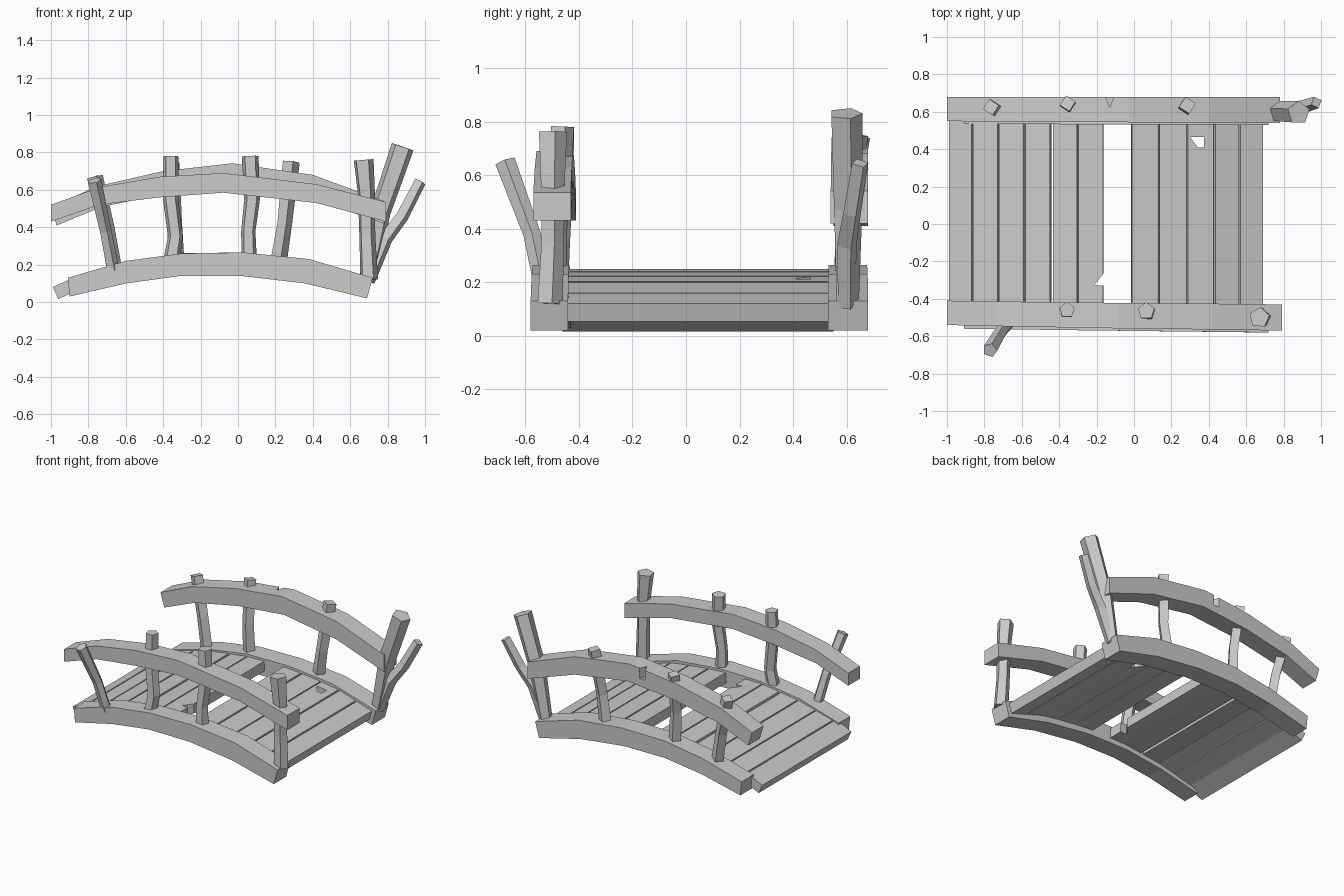
import bpy, bmesh
from math import cos, sin, tau
from mathutils import Vector

if "Cube" in bpy.data.objects:
    bpy.data.objects.remove(bpy.data.objects["Cube"])


def loft(name, rings):
    """Join equal-length rings of points into a capped solid."""
    bm = bmesh.new()
    vr = [[bm.verts.new(p) for p in r] for r in rings]
    n = len(vr[0])
    for a, b in zip(vr, vr[1:]):
        for i in range(n):
            j = (i + 1) % n
            bm.faces.new((a[i], a[j], b[j], b[i]))
    bm.faces.new(vr[0])
    bm.faces.new(vr[-1])
    bmesh.ops.recalc_face_normals(bm, faces=bm.faces)
    me = bpy.data.meshes.new(name)
    bm.to_mesh(me)
    bm.free()
    ob = bpy.data.objects.new(name, me)
    bpy.context.collection.objects.link(ob)
    return ob


def beam(name, stations, y_start, y_end, lean):
    """Arched beam: stations are (x, top z, bottom z); lean shifts the bottom of each end."""
    rings, last = [], len(stations) - 1
    for i, (x, zt, zb) in enumerate(stations):
        t = i / last
        y0, y1 = (a + (b - a) * t for a, b in zip(y_start, y_end))
        xb = x + lean[0] * (1 - t) + lean[1] * t
        rings.append([(x, y0, zt), (x, y1, zt), (xb, y1, zb), (xb, y0, zb)])
    return loft(name, rings)


def post(name, path, radii, sides, turn=0.0):
    """Crooked post along a path."""
    pts = [Vector(p) for p in path]
    rings = []
    for i, (p, r) in enumerate(zip(pts, radii)):
        d = pts[min(i + 1, len(pts) - 1)] - pts[max(i - 1, 0)]
        q = Vector((0, 0, 1)).rotation_difference(d.normalized())
        rings.append([p + q @ Vector((r * cos(turn + tau * k / sides),
                                      r * sin(turn + tau * k / sides), 0)) for k in range(sides)])
    return loft(name, rings)


def cut(target, outline, z0, z1):
    """Cut a vertical prism out of a part."""
    c = loft(target.name + "_cutter", [[(x, y, z) for x, y in outline] for z in (z0, z1)])
    c.hide_render = True
    c.hide_viewport = True
    m = target.modifiers.new("chip", 'BOOLEAN')
    m.operation = 'DIFFERENCE'
    m.solver = 'EXACT'
    m.object = c


# Side stringers
beam("front_stringer", [(-0.91, .13, .03), (-0.6, .22, .10), (-0.3, .26, .14), (0.03, .265, .14),
                        (0.38, .23, .10), (0.72, .13, .02)], (-.56, -.43), (-.58, -.44), (0.01, -.03))
beam("back_stringer", [(-0.91, .13, .03), (-0.6, .215, .10), (-0.3, .262, .14), (0.03, .265, .14),
                       (0.38, .23, .10), (0.72, .13, .02)], (.535, .67), (.53, .68), (0.01, -.03))

# Handrails
beam("front_rail", [(-1.0, .52, .43), (-0.74, .615, .52), (-0.42, .67, .56), (-0.08, .69, .585),
                    (0.42, .63, .53), (0.79, .535, .43)], (-.54, -.41), (-.57, -.43), (0, 0))
back_rail = beam("back_rail", [(-1.0, .51, .41), (-0.75, .62, .51), (-0.4, .70, .58), (-0.03, .742, .615),
                               (0.4, .68, .55), (0.78, .54, .42)], (.55, .68), (.54, .68), (0.03, 0))
cut(back_rail, [(-.16, .70), (-.13, .625), (-.10, .70)], .66, .8)

# Deck planks following the arch, one missing
DECK = [(-.99, .08), (-.87, .135), (-.6, .205), (-.3, .245), (.03, .25), (.4, .21), (.69, .12)]


def deck_z(x):
    for (xa, za), (xb, zb) in zip(DECK, DECK[1:]):
        if x <= xb:
            return za + (zb - za) * (x - xa) / (xb - xa)
    return DECK[-1][1]


planks = []
for i, (x0, x1) in enumerate([(-.99, -.87), (-.86, -.73), (-.722, -.59), (-.58, -.45), (-.432, -.305),
                              (-.297, -.165), (-.01, .125), (.137, .28), (.288, .425), (.435, .56),
                              (.57, .69)]):
    a, b = Vector((x0, 0, deck_z(x0))), Vector((x1, 0, deck_z(x1)))
    d = (b - a).normalized()
    n = Vector((d.z, 0, -d.x)) * 0.07
    prof = [a, b, b + n, a + n]
    planks.append(loft(f"deck_plank_{i + 1}", [[p + Vector((0, y, 0)) for p in prof] for y in (-.46, .55)]))
cut(planks[5], [(-.215, -.33), (-.14, -.33), (-.14, -.235)], 0, .4)
cut(planks[8], [(.30, .465), (.375, .465), (.375, .41), (.34, .41)], 0, .4)

# Front posts
post("front_post_1", [(-.67, -.53, .17), (-.71, -.575, .38), (-.77, -.675, .65)], (.036, .034, .04), 5)
post("front_post_2", [(-.36, -.485, .2), (-.335, -.475, .35), (-.36, -.465, .55), (-.358, -.46, .78)],
     (.046, .042, .043, .043), 5, .3)
post("front_post_3", [(.06, -.49, .2), (.055, -.485, .38), (.075, -.475, .55), (.065, -.465, .78)],
     (.044, .04, .044, .047), 5, .3)
post("front_post_4", [(.70, -.51, .12), (.69, -.5, .35), (.685, -.5, .58), (.67, -.5, .76)],
     (.05, .045, .048, .056), 5, .2)

# Back posts
post("back_post_1", [(-.66, .59, .17), (-.70, .60, .4), (-.765, .625, .67)], (.042, .04, .044), 4, .2)
post("back_post_2", [(-.33, .60, .2), (-.34, .60, .45), (-.355, .645, .745)], (.045, .04, .043), 4, .2)
post("back_post_3", [(.215, .60, .2), (.25, .595, .42), (.285, .635, .75)], (.045, .04, .046), 4, .2)

# Thick broken end post and its thin splinter
post("end_post", [(.69, .60, .12), (.76, .60, .48), (.88, .595, .83)], (.045, .058, .064), 5, .3)
post("end_splinter", [(.70, .60, .11), (.79, .60, .34), (.88, .62, .46), (.975, .65, .645)],
     (.034, .04, .036, .033), 4, .4)
